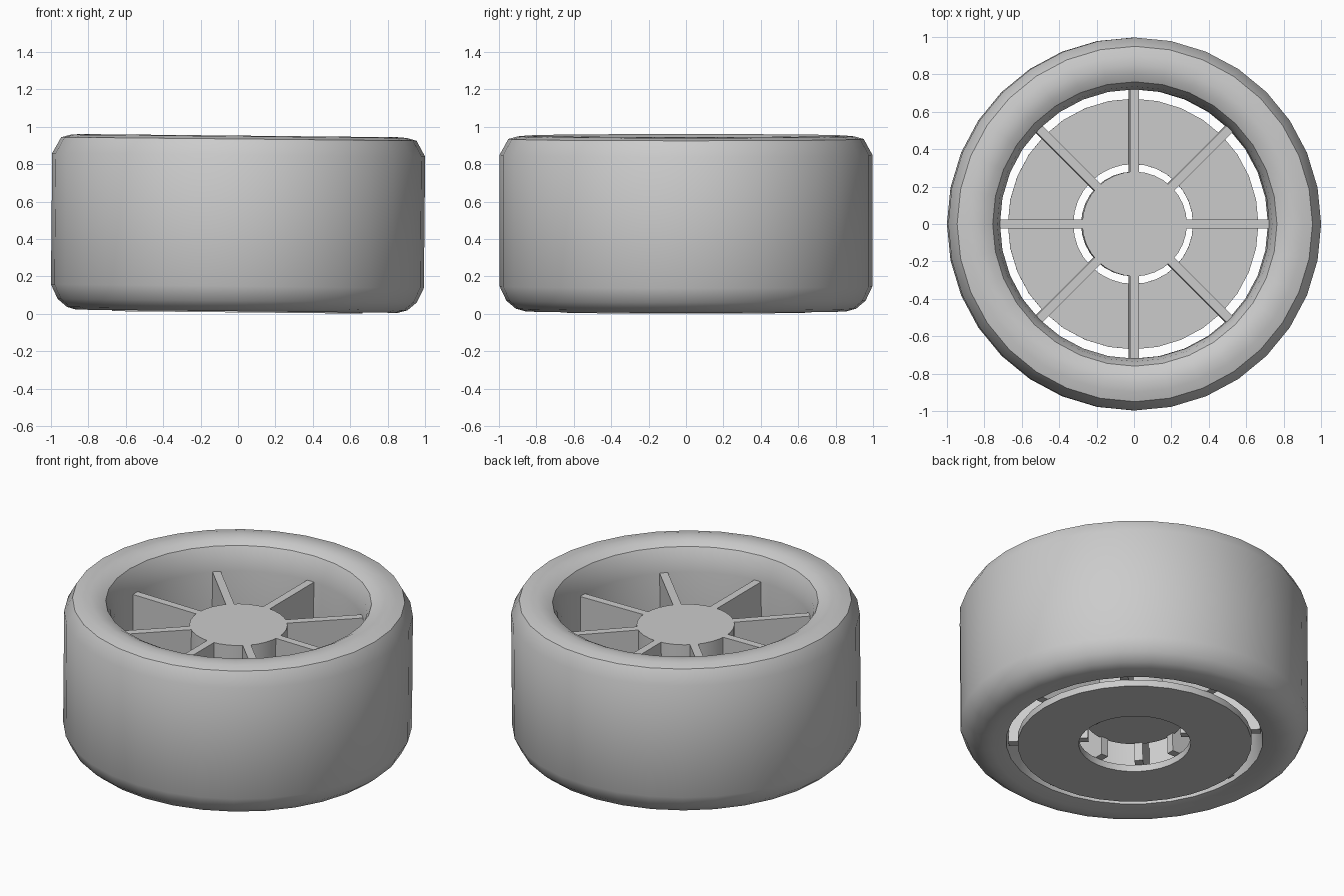
import bpy, bmesh, math
from mathutils import Matrix, Vector

cube = bpy.data.objects.get("Cube")
if cube:
    bpy.data.objects.remove(cube, do_unlink=True)

SIDES = 32
HUB_TOP, DISC_TOP = 0.78, 0.05
SPOKES = 8

# The whole wheel leans very slightly about its middle
MIDDLE = Vector((0, 0, 0.48))
LEAN = (Matrix.Translation(MIDDLE) @ Matrix.Rotation(0.01, 4, 'Y')
        @ Matrix.Translation(-MIDDLE))

grey = bpy.data.materials.new("light grey")
grey.use_nodes = True
colour = (0.6, 0.6, 0.6, 1)
grey.diffuse_color = colour
grey.node_tree.nodes["Principled BSDF"].inputs["Base Color"].default_value = colour


def finish(name, bm, smooth=True):
    """Turn a bmesh into a leaning, shaded object."""
    bmesh.ops.recalc_face_normals(bm, faces=bm.faces)
    bm.transform(LEAN)
    mesh = bpy.data.meshes.new(name)
    bm.to_mesh(mesh)
    bm.free()
    mesh.materials.append(grey)
    obj = bpy.data.objects.new(name, mesh)
    bpy.context.collection.objects.link(obj)
    if smooth:
        bpy.ops.object.select_all(action='DESELECT')
        obj.select_set(True)
        bpy.context.view_layer.objects.active = obj
        bpy.ops.object.shade_smooth_by_angle(angle=math.radians(32))
    return obj


def lathe(name, profile):
    """Spin a closed (radius, height) outline around the z axis."""
    bm = bmesh.new()
    verts = [bm.verts.new((r, 0, z)) for r, z in profile]
    edges = [bm.edges.new((a, b)) for a, b in zip(verts, verts[1:] + verts[:1])]
    bmesh.ops.spin(bm, geom=verts + edges, cent=(0, 0, 0), axis=(0, 0, 1),
                   angle=math.tau, steps=SIDES, use_merge=True)
    bmesh.ops.remove_doubles(bm, verts=bm.verts, dist=0.0001)
    return finish(name, bm)


# Tyre: straight tread, bevelled shoulders, rounded crown and open bore
lathe("tyre", [
    (0.997, 0.148), (0.997, 0.85), (0.95, 0.935), (0.90, 0.949), (0.85, 0.953),
    (0.80, 0.944), (0.76, 0.922), (0.735, 0.87), (0.72, 0.78),
    (0.72, 0.12), (0.735, 0.03), (0.81, 0.014), (0.86, 0.014),
    (0.91, 0.028), (0.96, 0.07)])

# Floor disc with a round hole under the hub
lathe("floor_disc", [(0.32, 0.008), (0.67, 0.008), (0.67, DISC_TOP), (0.32, DISC_TOP)])

# Solid hub hanging above the hole
bm = bmesh.new()
hub_bottom = 0.165
bmesh.ops.create_cone(bm, cap_ends=True, segments=SIDES, radius1=0.28, radius2=0.28,
                      depth=HUB_TOP - hub_bottom,
                      matrix=Matrix.Translation((0, 0, (HUB_TOP + hub_bottom) / 2)))
finish("hub", bm)

# Tall thin spokes from the hub to the tyre
inner, outer, width = 0.265, 0.722, 0.048
for i in range(SPOKES):
    bm = bmesh.new()
    place = (Matrix.Rotation(math.tau * i / SPOKES, 4, 'Z')
             @ Matrix.Translation(((inner + outer) / 2, 0, (HUB_TOP + DISC_TOP) / 2))
             @ Matrix.Diagonal((outer - inner, width, HUB_TOP - DISC_TOP, 1)))
    bmesh.ops.create_cube(bm, size=1, matrix=place)
    finish(f"spoke_{i + 1}", bm, smooth=False)
